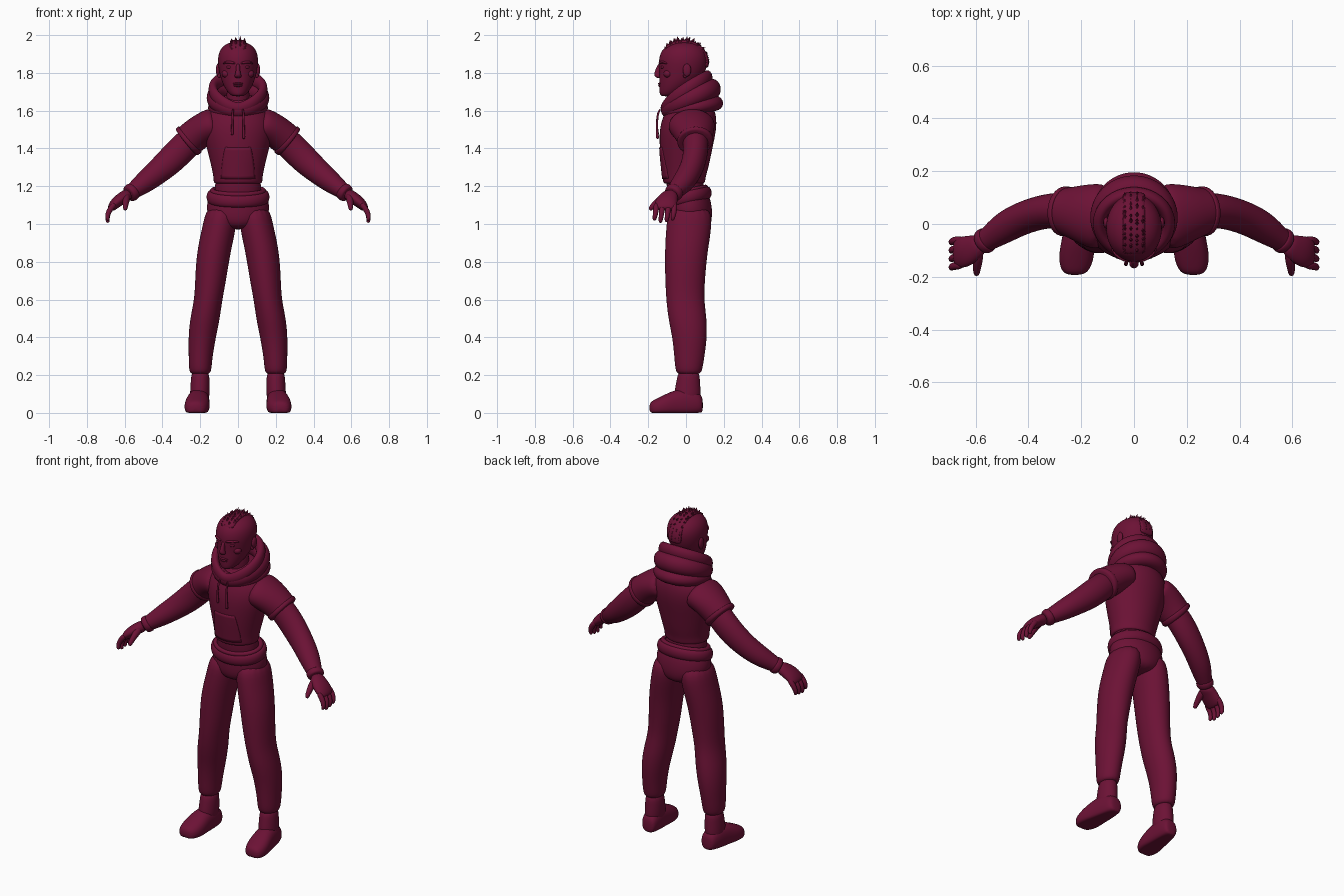
import bpy, bmesh, math, random
from mathutils import Vector

random.seed(4)
X, Y, Z = Vector((1, 0, 0)), Vector((0, 1, 0)), Vector((0, 0, 1))

default_cube = bpy.data.objects.get("Cube")
if default_cube:
    bpy.data.objects.remove(default_cube, do_unlink=True)

maroon = bpy.data.materials.new("dark maroon")
maroon.use_nodes = True
maroon.diffuse_color = (.15, .006, .036, 1)
shader = next(n for n in maroon.node_tree.nodes if n.type == "BSDF_PRINCIPLED")
shader.inputs["Base Color"].default_value = maroon.diffuse_color


def finish(name, bm, mirror=False, levels=2, smooth=True):
    """Turn a bmesh into a named object with the shared modifiers."""
    bmesh.ops.recalc_face_normals(bm, faces=bm.faces)
    mesh = bpy.data.meshes.new(name)
    for face in bm.faces:
        face.smooth = smooth
    bm.to_mesh(mesh)
    bm.free()
    mesh.materials.append(maroon)
    obj = bpy.data.objects.new(name, mesh)
    bpy.context.collection.objects.link(obj)
    if mirror:
        obj.modifiers.new("Mirror", "MIRROR")
    if levels:
        subsurf = obj.modifiers.new("Smooth", "SUBSURF")
        subsurf.levels = subsurf.render_levels = levels
    return obj


def loft(name, sections, axis=None, side=X, closed=False, mirror=False,
         sides=16, power=1.0, floor=False):
    """Skin oval sections (x, y, z, side radius, other radius) along their path."""
    bm = bmesh.new()
    centres = [Vector(s[:3]) for s in sections]
    count, rings = len(sections), []
    for i, section in enumerate(sections):
        if closed:
            tangent = centres[(i + 1) % count] - centres[i - 1]
        else:
            tangent = centres[min(i + 1, count - 1)] - centres[max(i - 1, 0)]
        t = (axis or tangent).normalized()
        u = (side - t * side.dot(t)).normalized()
        v = t.cross(u)
        ring = []
        for k in range(sides):
            angle = math.tau * k / sides
            c, s = math.cos(angle), math.sin(angle)
            c = math.copysign(abs(c) ** power, c)
            s = math.copysign(abs(s) ** power, s)
            point = centres[i] + (u * c * section[3] + v * s * section[4]) * 1.02
            if floor:
                point.z = max(point.z, 0)
            ring.append(bm.verts.new(point))
        rings.append(ring)
    pairs = list(zip(rings, rings[1:]))
    if closed:
        pairs.append((rings[-1], rings[0]))
    for low, high in pairs:
        for k in range(sides):
            n = (k + 1) % sides
            bm.faces.new((low[k], low[n], high[n], high[k]))
    if not closed:
        bm.faces.new(rings[0])
        bm.faces.new(rings[-1])
    return finish(name, bm, mirror)


def column(name, rows, **options):
    """Upright loft on the centre line from rows of (z, centre y, width, depth)."""
    return loft(name, [(0, y, z, w, d) for z, y, w, d in rows], axis=Z, **options)


def roll(name, front, back, width, tall, thick, bend=1.0, swell=1.0, steps=20):
    """Closed fold of cloth; front and back are (y, z)."""
    sections = []
    for i in range(steps):
        angle = math.tau * i / steps
        t = (1 - math.cos(angle)) / 2
        y = front[0] + (back[0] - front[0]) * t
        z = front[1] + (back[1] - front[1]) * t ** bend
        grow = 1 + (swell - 1) * t
        sections.append((width * math.sin(angle), y, z, tall * grow, thick * grow))
    return loft(name, sections, side=Z, closed=True, sides=10)


def blob(name, centre, radii, mirror=False):
    """Small ellipsoid."""
    bm = bmesh.new()
    bmesh.ops.create_uvsphere(bm, u_segments=16, v_segments=10, radius=1)
    bmesh.ops.scale(bm, vec=radii, verts=bm.verts)
    bmesh.ops.translate(bm, vec=centre, verts=bm.verts)
    return finish(name, bm, mirror, levels=0)


# Trousers, waist and belt
column("pelvis", [(.97, .02, .06, .085), (1.01, .02, .15, .118), (1.08, .02, .17, .12),
                  (1.14, .015, .158, .112), (1.17, .01, .14, .1)])
loft("trouser_leg", [(.085, .02, 1.1, .08, .11), (.095, .018, 1, .09, .122),
     (.13, 0, .85, .09, .113), (.145, -.005, .7, .082, .105), (.157, -.005, .6, .074, .1),
     (.175, .008, .5, .079, .102), (.19, .02, .4, .073, .092), (.198, .018, .3, .063, .08),
     (.2, .015, .23, .06, .072), (.2, .015, .2, .05, .06)], axis=Z, mirror=True)
column("shirt_waist", [(1.13, .005, .12, .095), (1.16, 0, .124, .098),
                       (1.2, -.005, .122, .098), (1.26, -.005, .118, .1)])
roll("belt", (-.1, 1.12), (.118, 1.165), .15, .034, .02)
roll("belt_edge", (-.098, 1.155), (.105, 1.195), .138, .014, .014)

# Boots
loft("boot_shaft", [(.2, .015, .23, .045, .055), (.2, .012, .17, .05, .062),
     (.202, .008, .11, .052, .07), (.204, .005, .05, .05, .07)], axis=Z, mirror=True)
roll_rows = [(.09, .03, .04, .035), (.075, .046, .05, .055), (.02, .055, .055, .075),
             (-.05, .06, .05, .075), (-.11, .068, .036, .062), (-.165, .06, .026, .045),
             (-.195, .035, .024, .03)]
loft("boot_foot", [(.207 - y * .09, y, z, w, h) for y, w, z, h in roll_rows],
     axis=Y, mirror=True, power=.85, floor=True)

# Hoodie body, sleeves, pocket and laces
hoodie = column("hoodie_body", [
    (1.21, -.01, .118, .1), (1.22, -.01, .13, .112), (1.25, -.01, .13, .114),
    (1.3, -.005, .14, .125), (1.4, 0, .165, .14), (1.5, .01, .19, .152),
    (1.57, .02, .18, .142), (1.62, .025, .13, .12), (1.66, .03, .08, .08)])
loft("sleeve", [(.1, .025, 1.535, .12, .09), (.15, .03, 1.52, .125, .088),
     (.2, .04, 1.492, .11, .087), (.25, .047, 1.452, .092, .087),
     (.27, .05, 1.435, .088, .086), (.277, .05, 1.43, .07, .07)], side=Y, mirror=True)
loft("sleeve_cuff", [(.25, .047, 1.452, .085, .085), (.254, .047, 1.448, .097, .094),
     (.272, .05, 1.433, .095, .092), (.277, .05, 1.429, .08, .08)], side=Y, mirror=True)

bm = bmesh.new()
bmesh.ops.create_grid(bm, x_segments=12, y_segments=10, size=1)
for vert in bm.verts:
    across, up = vert.co.x, vert.co.y
    vert.co = (across * (.105 - .03 * up), -.15, 1.32 + .085 * up)
pocket = finish("front_pocket", bm, levels=0)
wrap = pocket.modifiers.new("Wrap", "SHRINKWRAP")
wrap.target, wrap.offset = hoodie, .004
pocket.modifiers.new("Thickness", "SOLIDIFY").thickness = .008

for name, sign, end in (("left_lace", 1, 1.45), ("right_lace", -1, 1.47)):
    loft(name, [(sign * .025, -.135, 1.61, .006, .006), (sign * .03, -.153, 1.58, .006, .006),
                (sign * .03, -.154, 1.5, .006, .006), (sign * .031, -.151, end + .01, .009, .009),
                (sign * .031, -.15, end, .007, .007)], sides=8)

# Hood folds lying round the neck
roll("hood_rim", (-.115, 1.61), (.115, 1.775), .134, .032, .022, bend=.7, swell=1.3)
roll("hood_middle_fold", (-.1, 1.6), (.14, 1.715), .128, .042, .036, bend=.8, swell=1.35)
roll("hood_lower_fold", (-.09, 1.59), (.15, 1.64), .118, .032, .038, swell=1.35)
column("hood_lining", [(1.58, .03, .12, .12), (1.64, .035, .115, .11),
                       (1.69, .05, .085, .08)])

# Arms and wrist bands
loft("arm", [(.19, .04, 1.5, .07, .07), (.28, .055, 1.415, .068, .077),
     (.355, .045, 1.338, .064, .076), (.43, .02, 1.272, .062, .066),
     (.495, -.015, 1.22, .06, .058), (.55, -.055, 1.178, .045, .044),
     (.59, -.08, 1.15, .038, .036)], side=Y, mirror=True)
loft("wrist_band", [(.552, -.055, 1.178, .04, .04), (.556, -.058, 1.174, .05, .049),
     (.575, -.07, 1.16, .049, .047), (.582, -.075, 1.155, .038, .038)], side=Y, mirror=True)

# Hands
loft("palm", [(.575, -.07, 1.16, .035, .033), (.605, -.09, 1.143, .05, .032),
     (.64, -.105, 1.118, .06, .031), (.668, -.11, 1.09, .058, .024),
     (.678, -.11, 1.075, .045, .014)], side=Y, mirror=True)
for i, finger in enumerate(("little", "ring", "middle", "index")):
    y, reach = -.06 - .032 * i, (.008, 0, -.004, .008)[i]
    loft(finger + "_finger", [(.65, y, 1.11, .015, .015), (.676, y - .002, 1.08, .016, .016),
         (.69, y - .006, 1.052, .014, .014), (.692, y - .01, 1.025 + reach, .012, .012),
         (.686, y - .012, 1.01 + reach, .008, .008)], side=Y, sides=10, mirror=True)
loft("thumb", [(.59, -.095, 1.15, .022, .025), (.592, -.135, 1.13, .02, .022),
     (.595, -.165, 1.105, .016, .017), (.597, -.185, 1.085, .013, .014),
     (.597, -.193, 1.073, .008, .008)], side=X, sides=10, mirror=True)

# Head and neck
column("neck", [(1.58, .02, .07, .07), (1.66, 0, .06, .062), (1.76, -.005, .06, .07)])
column("head", [
    (1.675, -.1, .028, .032), (1.69, -.085, .048, .055), (1.72, -.06, .07, .081),
    (1.76, -.035, .088, .107), (1.8, -.02, .098, .121), (1.85, -.015, .107, .13),
    (1.89, -.013, .106, .128), (1.925, -.013, .094, .112), (1.952, -.01, .067, .08),
    (1.965, -.01, .03, .035)])

# Face
loft("nose", [(0, -.135, 1.85, .01, .012), (0, -.145, 1.825, .01, .014),
     (0, -.152, 1.795, .015, .019), (0, -.15, 1.782, .021, .017),
     (0, -.142, 1.772, .013, .01)], axis=Z, sides=10)
loft("brow", [(.012, -.138, 1.85, .007, .01), (.035, -.133, 1.856, .008, .012),
     (.062, -.118, 1.858, .007, .011), (.08, -.1, 1.848, .005, .007)],
     side=Z, sides=8, mirror=True)
blob("eye", (.042, -.12, 1.83), (.019, .014, .009), mirror=True)
blob("cheek", (.058, -.095, 1.795), (.028, .024, .022), mirror=True)
blob("upper_lip", (0, -.136, 1.743), (.028, .013, .006))
blob("lower_lip", (0, -.134, 1.732), (.024, .013, .007))
blob("chin", (0, -.122, 1.695), (.027, .017, .017))
blob("ear", (.106, .005, 1.815), (.011, .022, .034), mirror=True)
blob("ear_lobe", (.1, -.004, 1.785), (.009, .011, .012), mirror=True)

# Crest of hair: a strip over the skull with spiky tufts


def crest_point(angle, lift=0):
    return Vector((0, -.013 - (.122 + lift) * math.cos(angle),
                   1.855 + (.108 + lift) * math.sin(angle)))


loft("hair_strip", [(*crest_point(math.radians(35 + 16 * i)), .042, .014)
                    for i in range(11)], sides=12, power=.7)

bm = bmesh.new()
for row in range(17):
    angle = math.radians(42 + 8.5 * row)
    for column_x in (-.032, -.011, .011, .032):
        tall = random.uniform(.022, .04) * (1 - abs(column_x) * 10)
        tall *= max(.5, math.sin(angle))
        turn = angle + random.uniform(-.06, .06)
        root = crest_point(turn, -.002) + X * column_x
        tip = crest_point(turn + random.uniform(.02, .16), tall) + X * column_x * 1.1
        along = (crest_point(turn + .1) - crest_point(turn - .1)).normalized() * .015
        base = [bm.verts.new(root + d) for d in (along, X * .012, -along, X * -.012)]
        point = bm.verts.new(tip)
        bm.faces.new(base)
        for k in range(4):
            bm.faces.new((base[k], base[(k + 1) % 4], point))
finish("hair_tufts", bm, levels=0, smooth=False)
